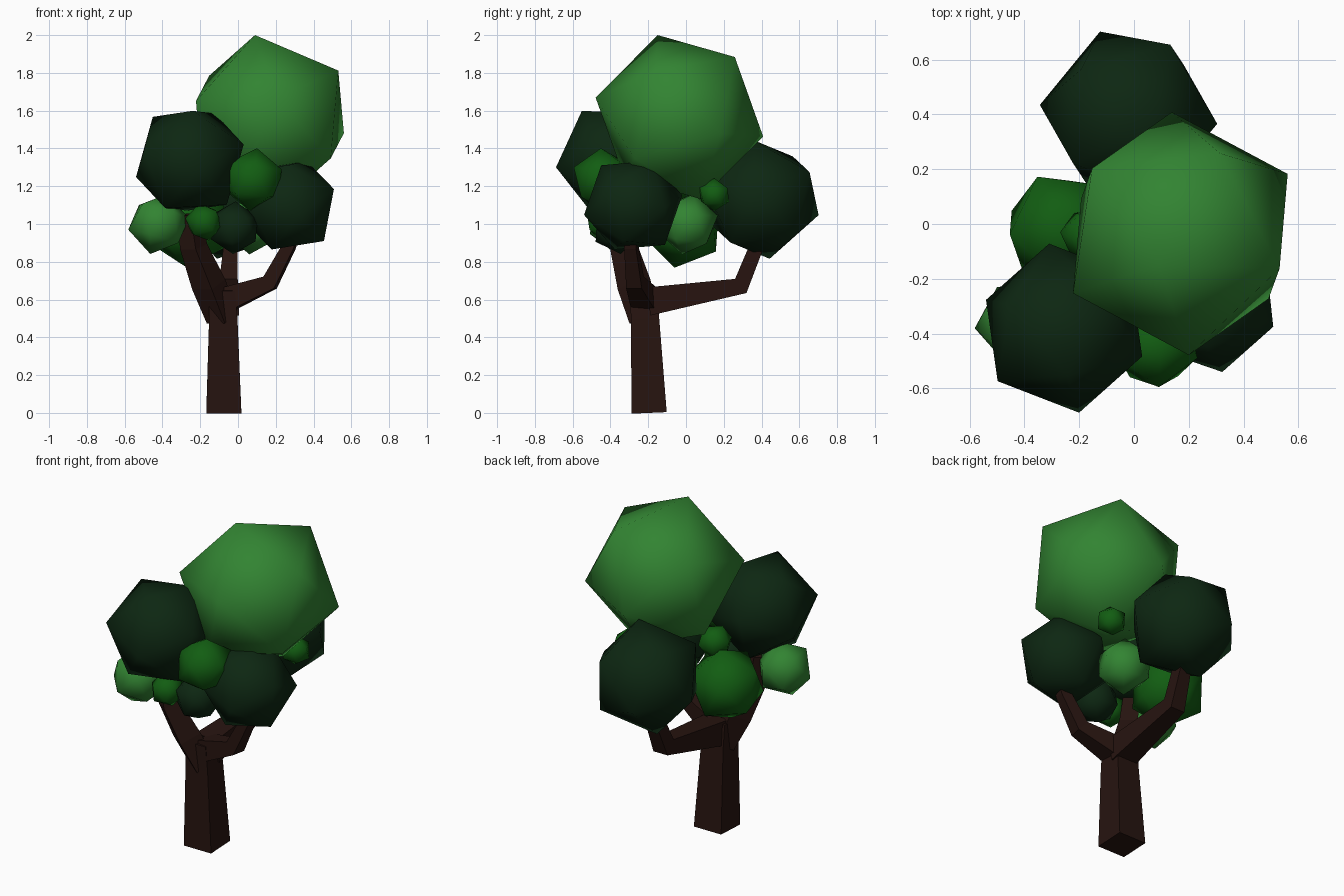
import bpy, bmesh
from mathutils import Vector, Matrix

if "Cube" in bpy.data.objects:
    bpy.data.objects.remove(bpy.data.objects["Cube"])


def material(name, rgb):
    m = bpy.data.materials.new(name)
    m.diffuse_color = (*rgb, 1)
    m.use_nodes = True
    m.node_tree.nodes["Principled BSDF"].inputs["Base Color"].default_value = m.diffuse_color
    return m


LIGHT = material("light_leaf", (0.032, 0.23, 0.032))
BRIGHT = material("bright_leaf", (0.006, 0.11, 0.006))
DARK = material("dark_leaf", (0.004, 0.02, 0.006))
BARK = material("bark", (0.02, 0.007, 0.005))


def finish(bm, name, mat, smooth):
    bmesh.ops.recalc_face_normals(bm, faces=bm.faces[:])
    for f in bm.faces:
        f.smooth = smooth
    me = bpy.data.meshes.new(name)
    bm.to_mesh(me)
    bm.free()
    me.materials.append(mat)
    ob = bpy.data.objects.new(name, me)
    bpy.context.collection.objects.link(ob)
    return ob


def frame(a, b):
    """Rotation matrix whose first axis is a, with b in the first plane."""
    x = Vector(a).normalized()
    z = x.cross(Vector(b)).normalized()
    return Matrix((x, z.cross(x), z)).transposed()


def leaf_ball(name, mat, centre, radius, corner, neighbour):
    """Icosahedron turned so that two adjacent corners point as given (offsets)."""
    bm = bmesh.new()
    bmesh.ops.create_icosphere(bm, subdivisions=1, radius=radius)
    bm.verts.ensure_lookup_table()
    v0 = bm.verts[0]
    v1 = v0.link_edges[0].other_vert(v0)
    rot = frame(corner, neighbour) @ frame(v0.co, v1.co).transposed()
    for v in bm.verts:
        v.co = rot @ v.co + Vector(centre)
    finish(bm, name, mat, True)


def limb(name, side, sections):
    """Tapered square tube; each section is (centre, half width)."""
    bm = bmesh.new()
    pts = [Vector(c) for c, h in sections]
    side = Vector(side).normalized()
    rings = []
    for i, (c, h) in enumerate(sections):
        t = Vector()
        if i > 0:
            t += (pts[i] - pts[i - 1]).normalized()
        if i < len(pts) - 1:
            t += (pts[i + 1] - pts[i]).normalized()
        n = t.cross(side).normalized()
        rings.append([bm.verts.new(pts[i] + h * (sx * side + sn * n))
                      for sx, sn in ((-1, -1), (1, -1), (1, 1), (-1, 1))])
    for r, s in zip(rings, rings[1:]):
        for k in range(4):
            bm.faces.new((r[k], r[(k + 1) % 4], s[(k + 1) % 4], s[k]))
    bm.faces.new(rings[0])
    bm.faces.new(rings[-1])
    finish(bm, name, BARK, False)


# Trunk and its three branches
limb("trunk", (1, 0, 0), [((-0.075, -0.195, 0), 0.093), ((-0.078, -0.217, 0.5), 0.075),
                          ((-0.085, -0.225, 0.65), 0.07)])
limb("front_left_branch", (0.8, -0.6, 0), [
    ((-0.085, -0.22, 0.5), 0.06), ((-0.155, -0.275, 0.68), 0.065),
    ((-0.235, -0.33, 0.88), 0.052), ((-0.26, -0.34, 1.05), 0.045)])
limb("right_branch", (0.2, 1, 0), [
    ((-0.06, -0.22, 0.6), 0.065), ((0.17, -0.27, 0.69), 0.042),
    ((0.27, -0.29, 0.88), 0.032), ((0.30, -0.29, 0.98), 0.03)])
limb("back_branch", (1, 0, 0), [
    ((-0.07, -0.2, 0.59), 0.075), ((-0.05, 0.29, 0.672), 0.048),
    ((-0.04, 0.365, 0.86), 0.038), ((-0.04, 0.39, 0.95), 0.035)])

# Large foliage masses
leaf_ball("crown_foliage", LIGHT, (0.169, -0.035, 1.566), 0.456,
          (-0.079, -0.115, 0.434), (0.031, -0.445, 0.104))
leaf_ball("front_left_foliage", DARK, (-0.255, -0.38, 1.335), 0.315,
          (0.055, -0.31, -0.035), (0.015, -0.18, 0.27))
leaf_ball("back_foliage", DARK, (-0.02, 0.40, 1.13), 0.33,
          (-0.10, 0.29, -0.08), (0.17, 0.23, 0.16))
leaf_ball("front_right_foliage", DARK, (0.27, -0.28, 1.10), 0.27,
          (0.05, -0.25, -0.05), (0.245, -0.09, 0.09))
leaf_ball("left_foliage", BRIGHT, (-0.26, -0.02, 0.99), 0.225,
          (-0.01, -0.04, -0.22), (-0.20, 0.08, -0.08))

# Small foliage tufts filling the gaps
leaf_ball("left_tuft", LIGHT, (-0.42, -0.36, 1.0), 0.165,
          (-0.16, -0.02, -0.03), (-0.09, 0.14, -0.07))
leaf_ball("centre_tuft", LIGHT, (0.08, 0.01, 1.0), 0.165,
          (0.02, 0.03, 0.16), (0.14, 0.05, 0.07))
leaf_ball("front_tuft", BRIGHT, (0.08, -0.44, 1.235), 0.168,
          (0.02, -0.01, 0.165), (0.01, -0.15, 0.06))
leaf_ball("low_front_tuft", BRIGHT, (-0.18, -0.43, 1.01), 0.102,
          (-0.10, -0.01, 0.02), (-0.03, -0.09, 0.03))
leaf_ball("low_dark_tuft", DARK, (-0.02, -0.36, 0.98), 0.14,
          (0.11, -0.04, -0.07), (0.0, -0.12, -0.08))
leaf_ball("right_tuft", BRIGHT, (0.29, 0.15, 1.155), 0.088,
          (0.01, 0.0, 0.09), (0.04, 0.07, 0.04))
leaf_ball("upper_left_tuft", BRIGHT, (-0.17, -0.04, 1.22), 0.102,
          (-0.10, 0.01, 0.02), (-0.03, 0.07, 0.06))
